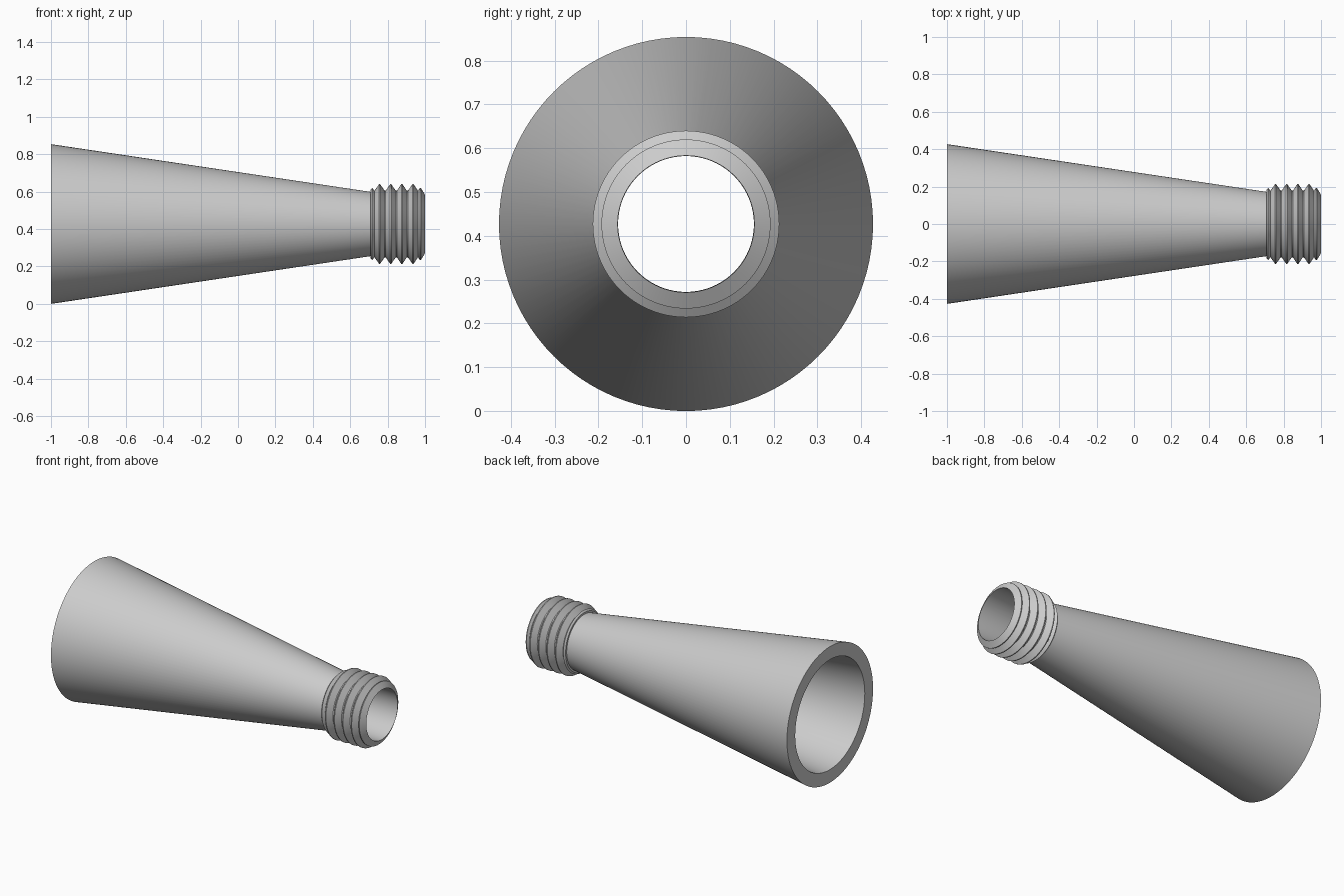
import bpy, bmesh, math
from mathutils import Matrix, Vector

cube = bpy.data.objects.get("Cube")
if cube:
    bpy.data.objects.remove(cube, do_unlink=True)

SIDES = 96
AXIS_Z = 0.427

grey = bpy.data.materials.new("plain grey")
grey.use_nodes = True
colour = (0.6, 0.6, 0.6, 1)
grey.diffuse_color = colour
grey.node_tree.nodes["Principled BSDF"].inputs["Base Color"].default_value = colour


def lathe(name, profile):
    """Revolve a closed (x, radius) profile around the horizontal axis."""
    bm = bmesh.new()
    verts = [bm.verts.new((x, 0, r)) for x, r in profile]
    edges = [bm.edges.new((v, verts[(i + 1) % len(verts)])) for i, v in enumerate(verts)]
    bmesh.ops.spin(bm, geom=verts + edges, cent=(0, 0, 0), axis=(1, 0, 0),
                   angle=math.tau, steps=SIDES, use_merge=True)
    bmesh.ops.remove_doubles(bm, verts=bm.verts[:], dist=1e-5)
    bmesh.ops.recalc_face_normals(bm, faces=bm.faces[:])
    bmesh.ops.transform(bm, matrix=Matrix.Translation(Vector((0, 0, AXIS_Z))), verts=bm.verts[:])
    mesh = bpy.data.meshes.new(name)
    bm.to_mesh(mesh)
    bm.free()
    obj = bpy.data.objects.new(name, mesh)
    bpy.context.collection.objects.link(obj)
    mesh.materials.append(grey)
    bpy.ops.object.select_all(action='DESELECT')
    obj.select_set(True)
    bpy.context.view_layer.objects.active = obj
    bpy.ops.object.shade_smooth_by_angle(angle=math.radians(25))
    return obj


# Outer skin: cone, then a short collar where the thread starts
outer = [(-1, 0.427), (0.708, 0.172), (0.708, 0.183), (0.717, 0.193), (0.73, 0.178)]

# Thread ridges
for i in range(4):
    peak = 0.757 + 0.0595 * i
    outer += [(peak - 0.003, 0.213), (peak + 0.003, 0.213), (peak + 0.027, 0.178)]
    if i < 3:
        outer.append((peak + 0.0325, 0.178))

# Chamfered mouth, then the bore back to the wide end
outer += [(0.973, 0.193), (0.978, 0.193), (1, 0.156)]
inner = [(0.71, 0.155), (-1, 0.345)]

lathe("threaded_cone", outer + inner)
